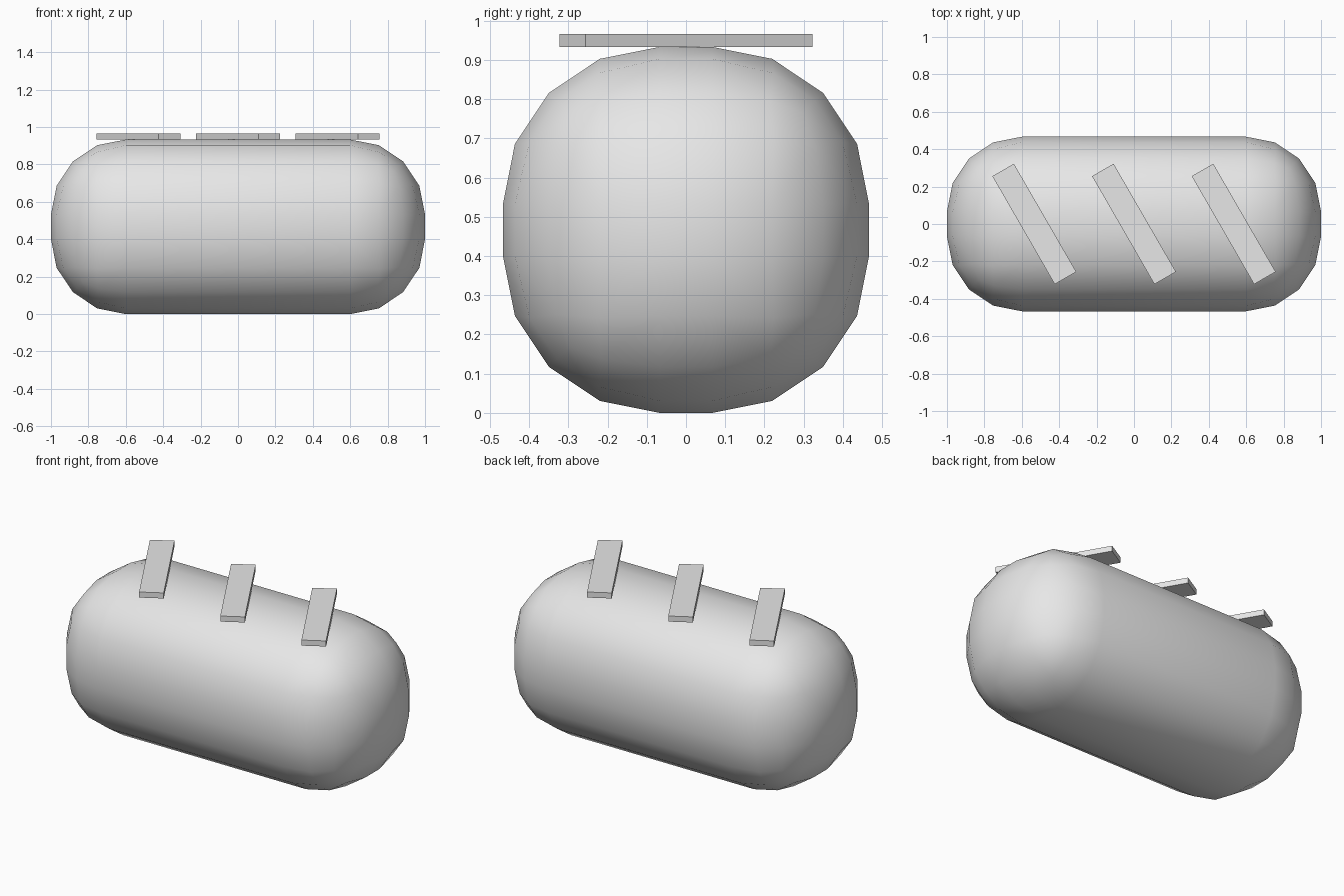
import bpy
import math

if "Cube" in bpy.data.objects:
    bpy.data.objects.remove(bpy.data.objects["Cube"])

grey = bpy.data.materials.new("light_grey")
grey.diffuse_color = (0.8, 0.8, 0.8, 1)
grey.use_nodes = True
grey.node_tree.nodes["Principled BSDF"].inputs["Base Color"].default_value = grey.diffuse_color


def box(name, size, location, turn=0.0):
    """Add a box of the given full size, turned about z."""
    bpy.ops.mesh.primitive_cube_add(size=1, location=location, rotation=(0, 0, turn))
    obj = bpy.context.object
    obj.name = name
    obj.scale = size
    bpy.ops.object.transform_apply(location=False, rotation=False, scale=True)
    obj.data.materials.append(grey)
    return obj


HEIGHT = 0.933

# Rounded main body
body = box("body", (2.0, HEIGHT, HEIGHT), (0, 0, HEIGHT / 2))
bevel = body.modifiers.new("rounding", 'BEVEL')
bevel.width = 0.4
bevel.segments = 4
bevel.limit_method = 'NONE'
bpy.ops.object.modifier_apply(modifier=bevel.name)
bpy.ops.object.shade_smooth_by_angle(angle=math.radians(30))

# Three slanted bars resting on top
BAR = (0.133, 0.667, 0.033)
for side, x in (("left", -0.533), ("middle", 0.0), ("right", 0.533)):
    box(side + "_bar", BAR, (x, 0, HEIGHT + BAR[2] / 2), math.radians(30))
